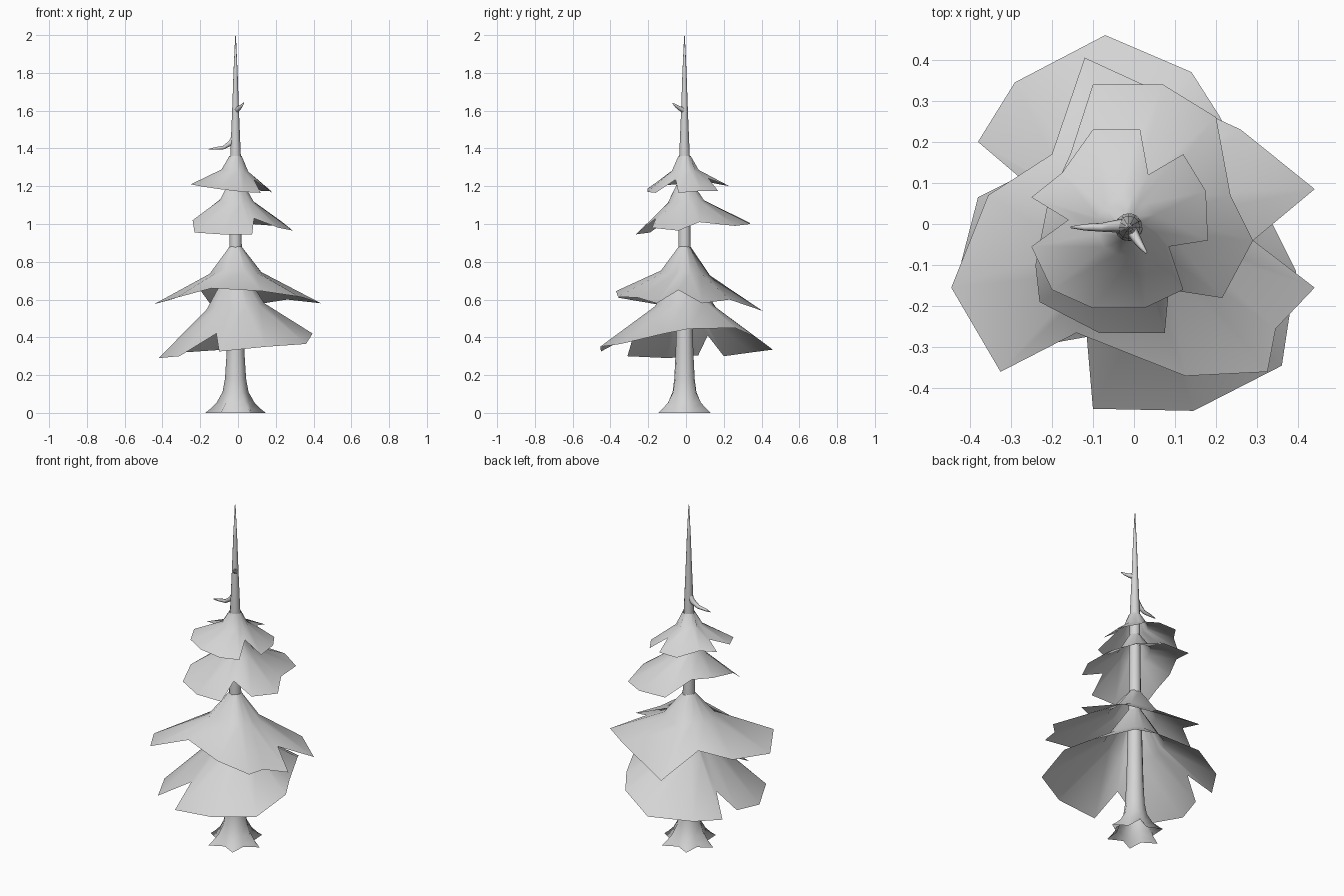
import bpy
import bmesh
from math import cos, sin, tau, hypot
from mathutils import Vector

default = bpy.data.objects.get("Cube")
if default:
    bpy.data.objects.remove(default, do_unlink=True)

# One plain grey for the whole tree
COLOR = (0.66, 0.66, 0.66, 1.0)
grey = bpy.data.materials.new("light grey")
grey.use_nodes = True
grey.diffuse_color = COLOR
grey.node_tree.nodes["Principled BSDF"].inputs["Base Color"].default_value = COLOR

CX, CY = -0.013, -0.008  # trunk axis


def loft(name, rings, cap_end=False):
    """Bridge equal-length closed rings of points into a smooth surface."""
    bm = bmesh.new()
    loops = [[bm.verts.new(p) for p in ring] for ring in rings]
    count = len(loops[0])
    for low, high in zip(loops, loops[1:]):
        for i in range(count):
            j = (i + 1) % count
            bm.faces.new((low[i], low[j], high[j], high[i]))
    if cap_end:
        bm.faces.new(loops[-1])
    for face in bm.faces:
        face.smooth = True
    mesh = bpy.data.meshes.new(name)
    bm.to_mesh(mesh)
    bm.free()
    mesh.materials.append(grey)
    obj = bpy.data.objects.new(name, mesh)
    bpy.context.collection.objects.link(obj)


def foliage(name, apex, rim, spread=0.17, drop=0.5, collar=0.033):
    """Drooping ragged skirt; rim points are in hundredths."""
    rim = [Vector(p) / 100 for p in rim]
    reach = [hypot(p.x - CX, p.y - CY) for p in rim]
    mean_r = sum(reach) / len(rim)
    mean_z = sum(p.z for p in rim) / len(rim)
    top, middle = [], []
    for p, r in zip(rim, reach):
        ux, uy = (p.x - CX) / r, (p.y - CY) / r
        m = spread * (r + mean_r)
        z = apex - drop * (apex - (mean_z + p.z) / 2)
        top.append((CX + ux * collar, CY + uy * collar, apex))
        middle.append((CX + ux * m, CY + uy * m, z))
    loft(name, [rim, middle, top])


def twig(name, path, sides=6):
    """Tapered bent twig; path holds (x, y, z, radius)."""
    points = [Vector(p[:3]) for p in path]
    rings = []
    for i, p in enumerate(points):
        ahead = points[min(i + 1, len(points) - 1)]
        behind = points[max(i - 1, 0)]
        axis = (ahead - behind).normalized()
        side = axis.cross(Vector((0, 0, 1))).normalized()
        up = side.cross(axis)
        rings.append([p + path[i][3] * (side * cos(tau * k / sides) - up * sin(tau * k / sides))
                      for k in range(sides)][::-1])
    loft(name, rings, cap_end=True)


# Trunk with six flared roots, open underneath: (height, ridge radius, valley radius)
SIDES = 12
trunk_rings = []
for z, ridge, valley in [(0, 0.16, 0.098), (0.02, 0.135, 0.092), (0.055, 0.1, 0.08),
                         (0.11, 0.069, 0.063), (0.18, 0.056, 0.054), (0.32, 0.047, 0.047),
                         (0.88, 0.033, 0.033), (1.36, 0.028, 0.028), (1.6, 0.018, 0.018),
                         (1.8, 0.011, 0.011), (1.995, 0.002, 0.002)]:
    trunk_rings.append([(CX + cos(tau * k / SIDES) * r, CY + sin(tau * k / SIDES) * r, z)
                        for k in range(SIDES) for r in [valley if k % 2 else ridge]])
loft("trunk", trunk_rings, cap_end=True)

# Foliage tiers, bottom to top
foliage("lowest_foliage", 0.77, [
    (-42, -9, 29), (-31, -31, 30), (-11.5, -27.5, 42), (-10, -45, 32.5), (14.5, -45.5, 35),
    (36, -34.5, 36.5), (39.5, -11.5, 42), (33, 1.5, 44.5), (21, 26, 45), (14, 37, 40),
    (-7, 46, 33.5), (-29, 34.5, 32), (-38, 20, 30), (-28, 11.5, 41), (-38, 6.5, 30.5)],
    spread=0.19, drop=0.5)
foliage("lower_foliage", 0.88, [
    (-44.5, -15.5, 57.5), (-32.5, -36, 61), (-14, -26.5, 66), (12.5, -37, 64.5),
    (32.5, -36, 61.5), (34.5, -25.5, 61), (44, -15.5, 58), (29, -4, 65), (44, 8.5, 58),
    (26, 23, 60), (-12, 40.5, 54), (-20, 17, 65), (-35.5, 7, 60)])
foliage("upper_foliage", 1.23, [
    (-24, -10, 102), (-23, -19, 95.5), (-8.5, -26.5, 94.5), (7.5, -26.5, 94.5),
    (8.5, -16, 103), (21.5, -18, 98), (29, -4, 96.5), (23.5, 7, 101), (20, 26, 99),
    (7, 34, 100), (-10, 34, 100.5), (-15.5, 17, 106), (-21, 5, 104)], drop=0.46)
foliage("top_foliage", 1.36, [
    (-25, -5.5, 121), (-20, -16, 120), (-10, -20.5, 118.5), (2.5, -20.5, 117),
    (12, -16, 116.5), (8.5, -5.5, 123.5), (18, -4, 116.5), (17.5, 8, 117.5), (12, 17, 117.5),
    (3.5, 12, 124), (1.5, 23, 120), (-10, 23, 120), (-17.5, 12.5, 122), (-25, 6.5, 121),
    (-16, 1, 124)], drop=0.46)

# Bare twigs near the top
twig("long_twig", [(-0.015, -0.005, 1.47, 0.016), (-0.038, -0.005, 1.43, 0.016),
                   (-0.075, -0.008, 1.405, 0.011), (-0.12, -0.008, 1.4, 0.008),
                   (-0.155, -0.008, 1.395, 0.002)])
twig("short_twig", [(-0.01, -0.008, 1.6, 0.015), (0.004, -0.033, 1.612, 0.012),
                    (0.017, -0.053, 1.625, 0.008), (0.03, -0.07, 1.64, 0.003)])
